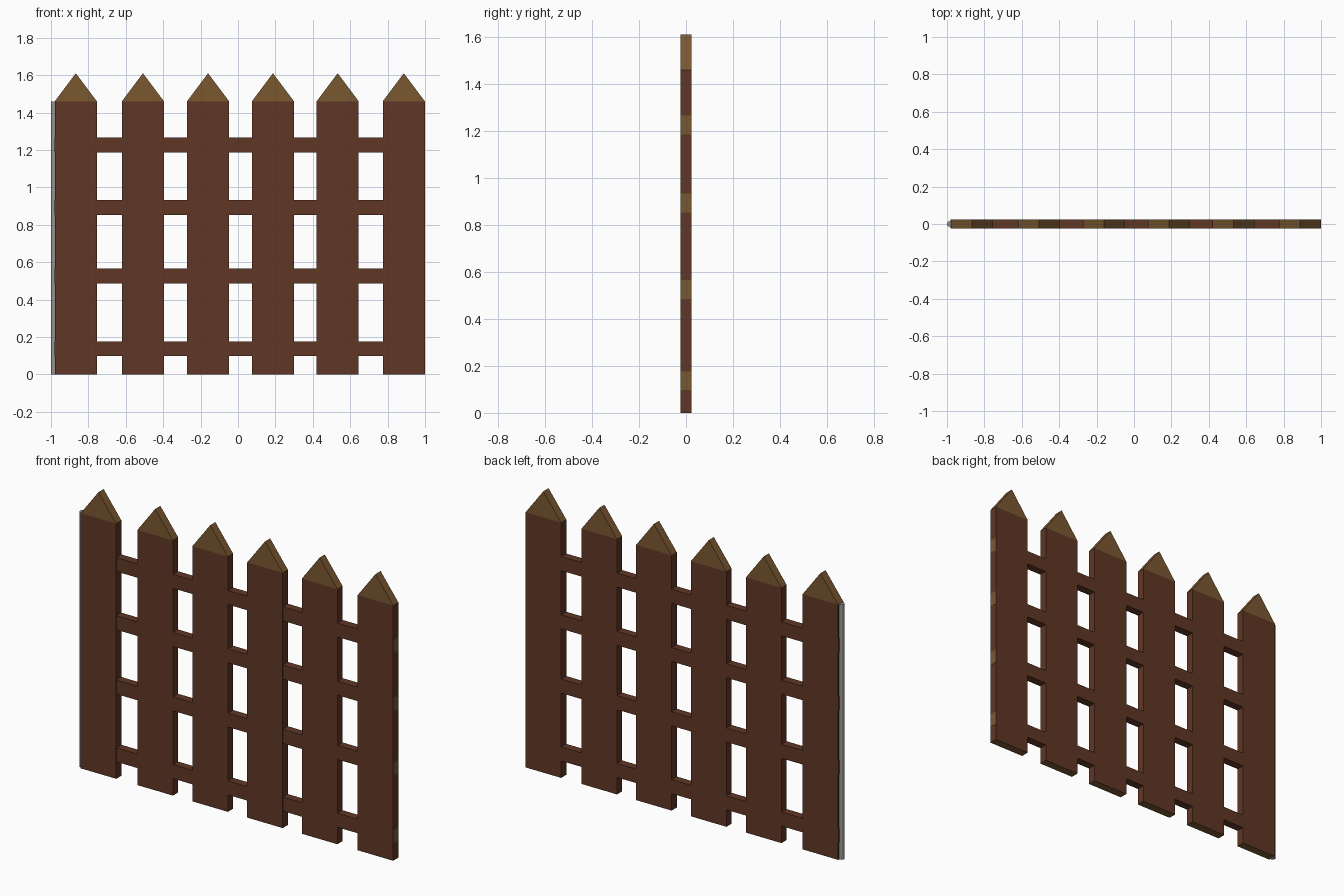
import bpy, bmesh

if "Cube" in bpy.data.objects:
    bpy.data.objects.remove(bpy.data.objects["Cube"])

HALF = 0.0235          # half thickness of the fence
BODY_TOP, TIP = 1.46, 1.61
WIDTH = 0.225


def material(name, rgb):
    m = bpy.data.materials.new(name)
    m.diffuse_color = (*rgb, 1)
    m.use_nodes = True
    m.node_tree.nodes["Principled BSDF"].inputs["Base Color"].default_value = m.diffuse_color
    return m


brown = material("brown wood", (0.117, 0.038, 0.0185))
tan = material("tan cut wood", (0.195, 0.098, 0.031))
grey = material("grey metal", (0.30, 0.30, 0.30))


def finish(bm, name, is_tan):
    """Turn bmesh into an object, tan faces chosen by a rule."""
    bmesh.ops.recalc_face_normals(bm, faces=bm.faces)
    for f in bm.faces:
        f.material_index = int(is_tan(f))
    me = bpy.data.meshes.new(name)
    bm.to_mesh(me)
    bm.free()
    me.materials.append(brown)
    me.materials.append(tan)
    ob = bpy.data.objects.new(name, me)
    bpy.context.collection.objects.link(ob)


def picket(cx, name):
    """Pointed board: extruded house profile, cut where the tip begins."""
    w = WIDTH / 2
    outline = [(-w, 0), (w, 0), (w, BODY_TOP), (0, TIP), (-w, BODY_TOP)]
    bm = bmesh.new()
    face = bm.faces.new([bm.verts.new((cx + x, -HALF, z)) for x, z in outline])
    ext = bmesh.ops.extrude_face_region(bm, geom=[face], use_keep_orig=True)
    moved = [v for v in ext["geom"] if isinstance(v, bmesh.types.BMVert)]
    bmesh.ops.translate(bm, verts=moved, vec=(0, 2 * HALF, 0))
    bmesh.ops.bisect_plane(bm, geom=bm.verts[:] + bm.edges[:] + bm.faces[:],
                           plane_co=(0, 0, BODY_TOP), plane_no=(0, 0, 1))
    # Tips and sawn bottoms are tan
    finish(bm, name, lambda f: f.calc_center_median().z > BODY_TOP
           or f.normal.z < -0.5)


def rail(z0, z1, name):
    """Horizontal board through all pickets with tan sawn ends."""
    x0, x1, h = -0.981, 1.0, HALF - 0.0006
    bm = bmesh.new()
    bmesh.ops.create_cube(bm, size=1)
    for v in bm.verts:
        v.co = (x1 if v.co.x > 0 else x0, h if v.co.y > 0 else -h,
                z1 if v.co.z > 0 else z0)
    finish(bm, name, lambda f: abs(f.normal.x) > 0.5)


# Pickets
for i, x in enumerate((-0.867, -0.508, -0.160, 0.187, 0.533, 0.8865)):
    picket(x, f"picket_{i + 1}")

# Rails
for i, z in enumerate((0.097, 0.485, 0.853, 1.186)):
    rail(z, z + 0.08, f"rail_{i + 1}")

# Hinge rod along the left edge
bpy.ops.mesh.primitive_cylinder_add(vertices=16, radius=0.015, depth=BODY_TOP,
                                    location=(-0.985, 0, BODY_TOP / 2))
rod = bpy.context.object
rod.name = "hinge_rod"
rod.data.materials.append(grey)
bpy.ops.object.shade_smooth_by_angle()
